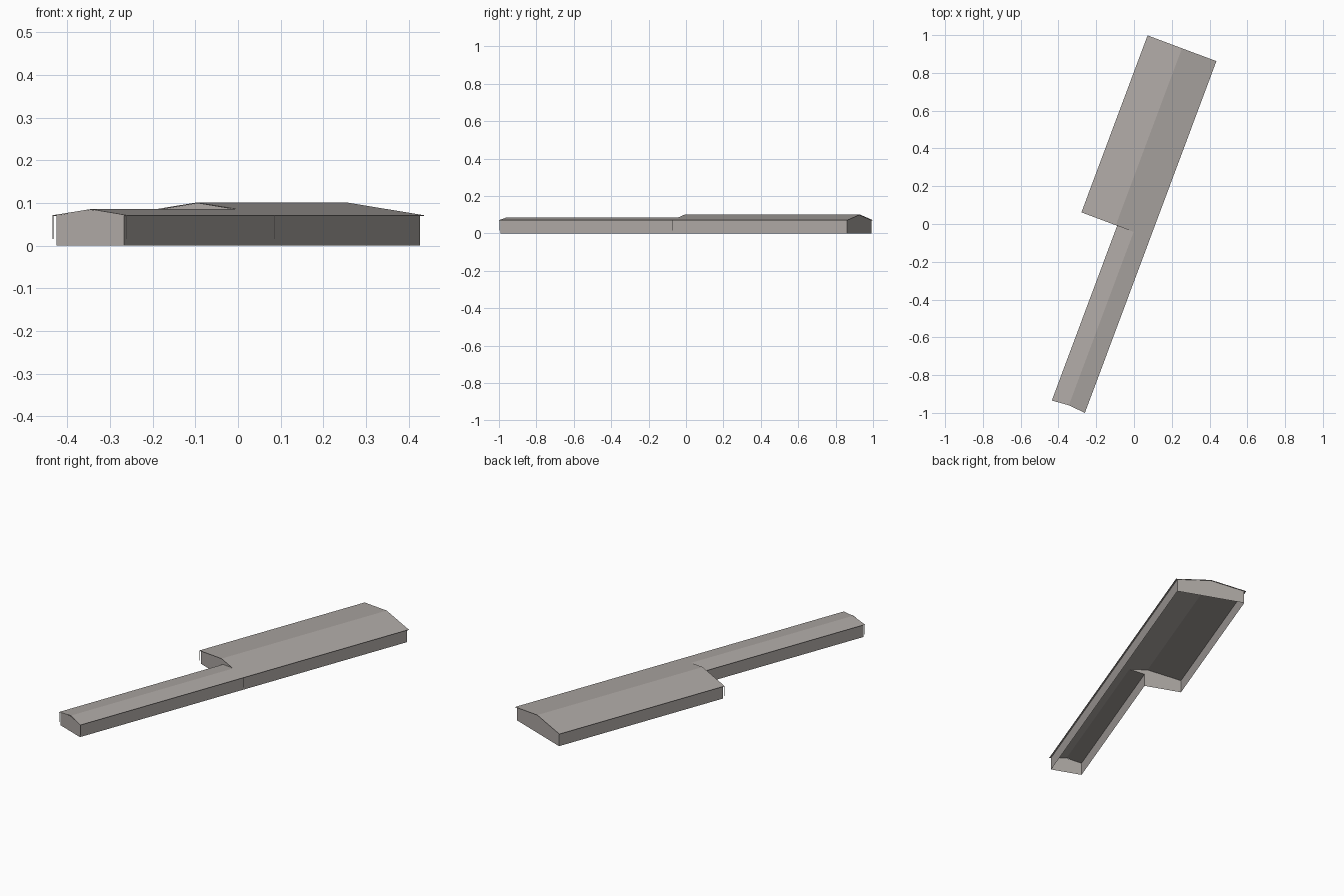
import bpy
import math
from mathutils import Vector

cube = bpy.data.objects.get("Cube")
if cube:
    bpy.data.objects.remove(cube, do_unlink=True)

# Building axes: u runs along the length, v runs west from the east eave
ANGLE = math.radians(69.5)
U = Vector((math.cos(ANGLE), math.sin(ANGLE), 0))
V = Vector((-U.y, U.x, 0))
ORIGIN = Vector((-0.26, -1.0, 0))

LENGTH, STEP = 1.988, 0.988        # full length, start of the wide wing
NARROW, WIDE = 0.187, 0.389        # roof widths
EAVE, PITCH = 0.071, 0.155
INSET, END, SHEET = 0.009, 0.004, 0.002

mat = bpy.data.materials.new("warm_grey")
colour = (0.42, 0.39, 0.37, 1)
mat.diffuse_color = colour
mat.use_nodes = True
mat.node_tree.nodes["Principled BSDF"].inputs["Base Color"].default_value = colour


def place(u, v, z):
    return ORIGIN + U * u + V * v + Vector((0, 0, z))


def height(v, width):
    return EAVE + PITCH * min(v, width - v)


def build(name, panels):
    """Object made of separate flat panels given as (u, v, z) corners."""
    verts, faces = [], []
    for panel in panels:
        faces.append(range(len(verts), len(verts) + len(panel)))
        verts += [place(*p) for p in panel]
    mesh = bpy.data.meshes.new(name)
    mesh.from_pydata(verts, [], [list(f) for f in faces])
    mesh.materials.append(mat)
    obj = bpy.data.objects.new(name, mesh)
    bpy.context.collection.objects.link(obj)
    return obj


def roof(name, start, end, width, notch):
    """Thin gabled sheet; the ridge is set back slightly at the start."""
    mid = width / 2
    top = height(mid, width)
    east = [(start, 0, EAVE), (end, 0, EAVE), (end, mid, top), (start + notch, mid, top)]
    west = [(start + notch, mid, top), (end, mid, top), (end, width, EAVE), (start, width, EAVE)]
    obj = build(name, [east, west])
    mod = obj.modifiers.new("thickness", "SOLIDIFY")
    mod.thickness = SHEET
    mod.offset = -1


def side_wall(u1, u2, v, width):
    top = height(v, width) - SHEET / 2
    return [(u1, v, 0), (u2, v, 0), (u2, v, top), (u1, v, top)]


def gable(u, width):
    outline = [(u, INSET, 0), (u, width - INSET, 0)]
    for v in (width - INSET, width / 2, INSET):
        outline.append((u, v, height(v, width) - SHEET / 2))
    return outline


# Roofs of both wings
roof("narrow_roof", 0, STEP + END, NARROW, 0.008)
roof("wide_roof", STEP, LENGTH, WIDE, 0)

# Walls around the open-bottomed L-shaped plan
inner, outer = NARROW - INSET, WIDE - INSET
south, middle, north = END, STEP + END, LENGTH - END
build("narrow_walls", [
    gable(south, NARROW),
    side_wall(south, middle, inner, NARROW),
])
build("east_wall", [side_wall(south, north, INSET, WIDE)])
step_outline = [(middle, inner, 0), (middle, outer, 0)]
for v, w in ((outer, WIDE), (WIDE / 2, WIDE), (NARROW / 2, NARROW), (inner, NARROW)):
    step_outline.append((middle, v, height(v, w) - SHEET / 2))
build("wide_walls", [
    step_outline,
    gable(north, WIDE),
    side_wall(middle, north, outer, WIDE),
])

# Hair-thin downpipes under the eave corners
PIPE = 0.0012
for i, (u, v) in enumerate([(0, 0), (0, NARROW), (STEP, 0), (STEP, WIDE)]):
    v = v + PIPE if v == 0 else v - PIPE
    bpy.ops.mesh.primitive_cube_add(size=1, location=place(u + PIPE, v, 0.043),
                                    rotation=(0, 0, ANGLE))
    pipe = bpy.context.object
    pipe.name = f"downpipe_{i + 1}"
    pipe.scale = (PIPE, PIPE, 0.055)
    pipe.data.materials.append(mat)
